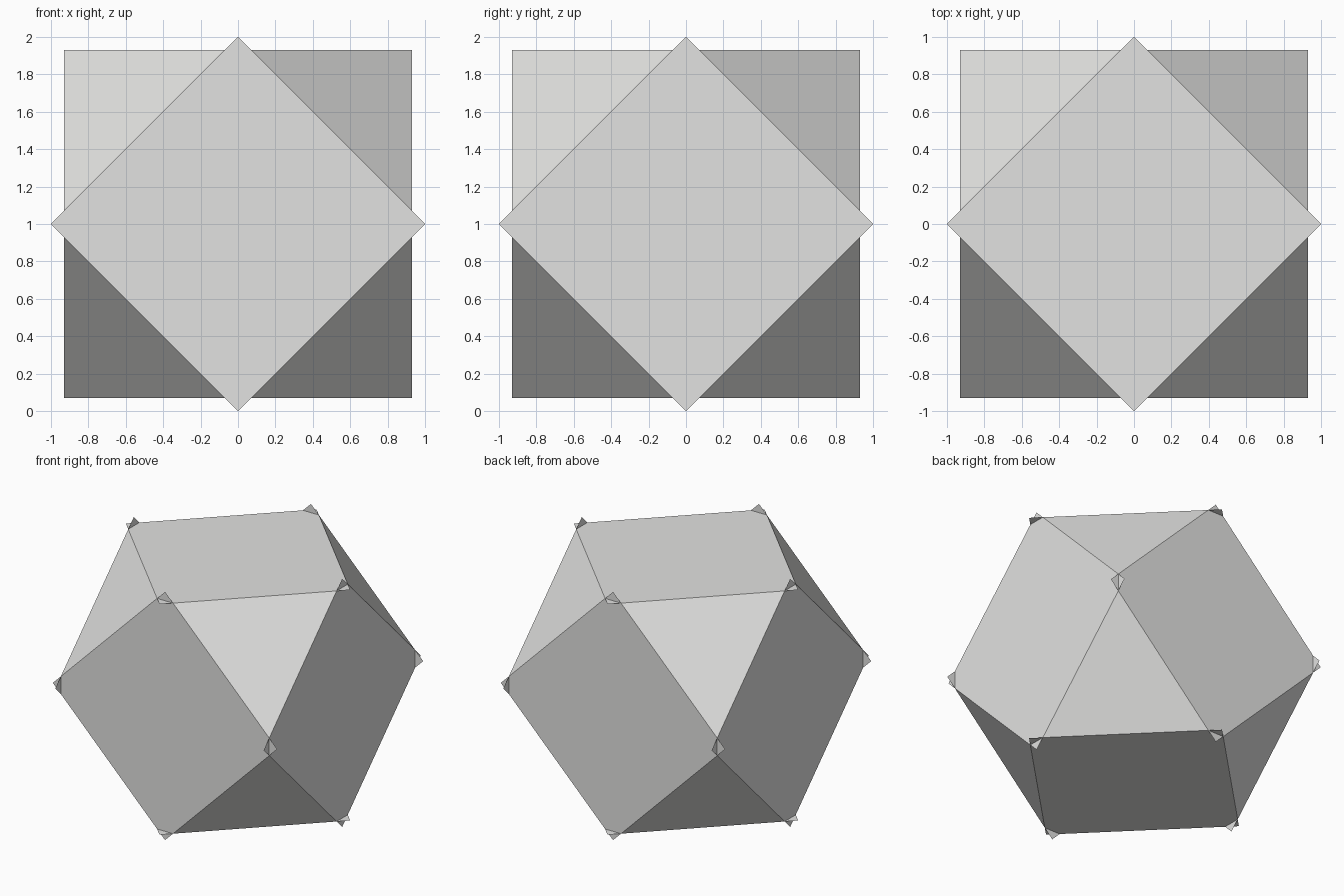
import bpy, bmesh
from itertools import product
from mathutils import Vector

if "Cube" in bpy.data.objects:
    bpy.data.objects.remove(bpy.data.objects["Cube"])

FACE = 0.929          # distance of each square from the centre
TIP = 1.0             # centre-to-corner reach of each square
CENTRE = Vector((0, 0, 1))

grey = bpy.data.materials.new("light_grey")
grey.diffuse_color = (0.76, 0.76, 0.75, 1)
grey.use_nodes = True
grey.node_tree.nodes["Principled BSDF"].inputs["Base Color"].default_value = grey.diffuse_color


def outward_face(bm, points):
    """Add one flat face whose normal points away from the centre."""
    face = bm.faces.new([bm.verts.new(p + CENTRE) for p in points])
    face.normal_update()
    if face.normal.dot(sum(points, Vector())) < 0:
        face.normal_flip()


def make_object(name, faces):
    bm = bmesh.new()
    for points in faces:
        outward_face(bm, points)
    mesh = bpy.data.meshes.new(name)
    bm.to_mesh(mesh)
    bm.free()
    mesh.materials.append(grey)
    bpy.context.collection.objects.link(bpy.data.objects.new(name, mesh))


def axis(i):
    return Vector([1.0 if k == i % 3 else 0.0 for k in range(3)])


# Six diamond squares, whose corners poke through their neighbours
squares = []
for i, s in product(range(3), (-1, 1)):
    u, v = axis(i + 1) * TIP, axis(i + 2) * TIP
    squares.append([axis(i) * s * FACE + d for d in (u, v, -u, -v)])
make_object("square_faces", squares)

# Eight corner triangles, running between the edges of the squares
small = TIP - FACE
triangles = []
for signs in product((-1, 1), repeat=3):
    triangles.append([Vector([signs[k] * (small if k == i else FACE)
                              for k in range(3)]) for i in range(3)])
make_object("triangle_faces", triangles)
